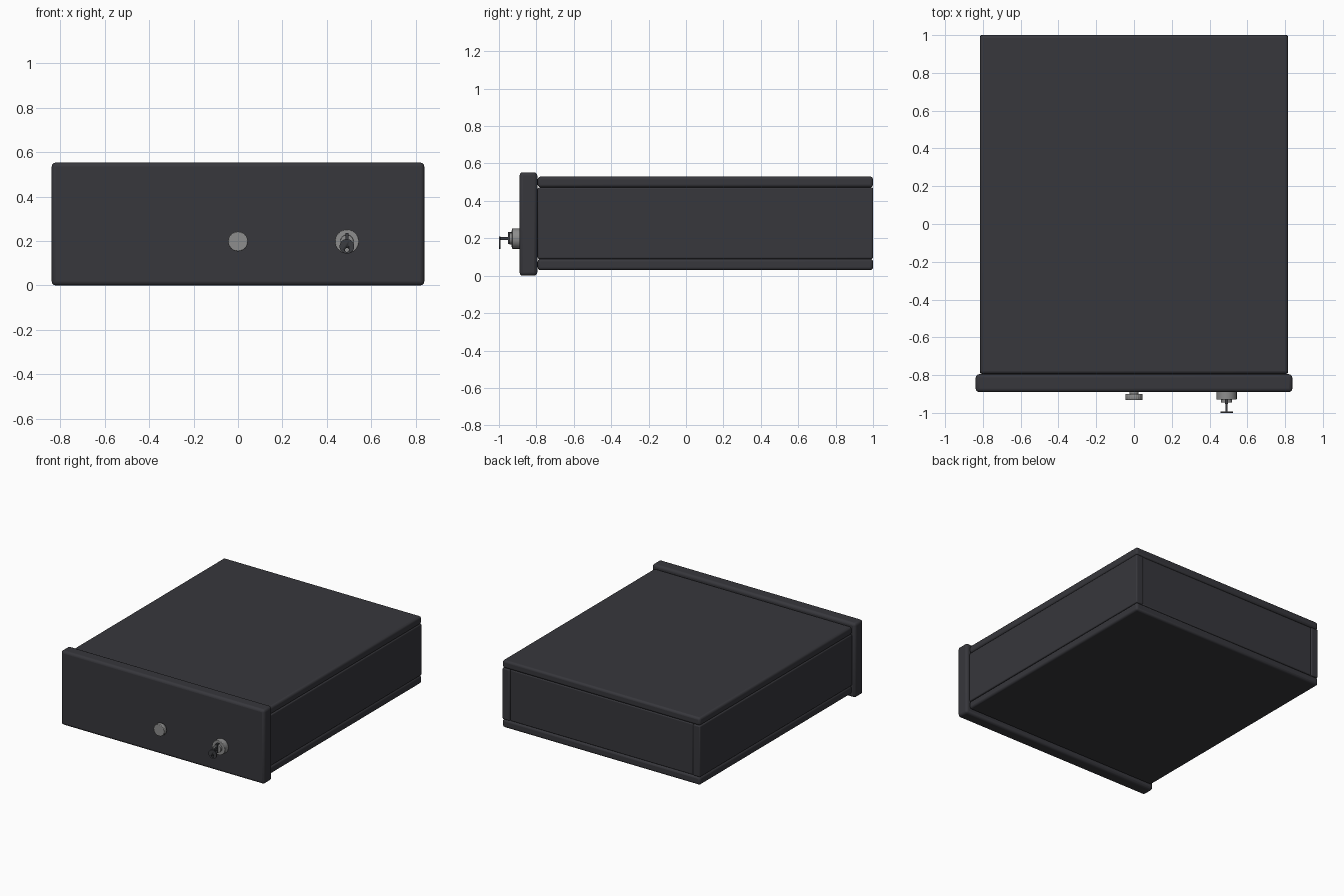
import bpy, bmesh, math
from mathutils import Matrix, Vector

old = bpy.data.objects.get("Cube")
if old:
    bpy.data.objects.remove(old, do_unlink=True)


def material(name, color):
    m = bpy.data.materials.new(name)
    m.use_nodes = True
    m.diffuse_color = (*color, 1)
    m.node_tree.nodes["Principled BSDF"].inputs["Base Color"].default_value = (*color, 1)
    return m


charcoal = material("charcoal", (0.038, 0.038, 0.045))
steel = material("steel", (0.27, 0.27, 0.27))
key_metal = material("dark_key_metal", (0.045, 0.047, 0.053))


def finish(name, bm, mat, bevel=0, segments=3):
    bmesh.ops.recalc_face_normals(bm, faces=bm.faces)
    mesh = bpy.data.meshes.new(name)
    bm.to_mesh(mesh)
    bm.free()
    mesh.materials.append(mat)
    ob = bpy.data.objects.new(name, mesh)
    bpy.context.collection.objects.link(ob)
    if bevel:
        mod = ob.modifiers.new("rounded edges", 'BEVEL')
        mod.width, mod.segments, mod.limit_method = bevel, segments, 'ANGLE'
    bpy.ops.object.select_all(action='DESELECT')
    ob.select_set(True)
    bpy.context.view_layer.objects.active = ob
    bpy.ops.object.shade_smooth_by_angle(angle=math.radians(35))
    return ob


def box(name, lo, hi, mat, bevel=0):
    """Box between two opposite corners."""
    lo, hi = Vector(lo), Vector(hi)
    bm = bmesh.new()
    bmesh.ops.create_cube(bm, size=1)
    bmesh.ops.scale(bm, vec=hi - lo, verts=bm.verts)
    bmesh.ops.translate(bm, vec=(lo + hi) / 2, verts=bm.verts)
    return finish(name, bm, mat, bevel)


def disc(name, x, z, y_front, y_back, radius, mat, bevel=0, sides=40, flute=0):
    """Cylinder along y; flute pulls in every other rim vertex."""
    bm = bmesh.new()
    bmesh.ops.create_cone(bm, cap_ends=True, segments=sides, radius1=radius,
                          radius2=radius, depth=y_back - y_front)
    for v in bm.verts:
        turn = round(math.atan2(v.co.y, v.co.x) / (math.tau / sides))
        if turn % 2:
            v.co.xy *= 1 - flute
    bmesh.ops.rotate(bm, matrix=Matrix.Rotation(math.pi / 2, 3, 'X'), verts=bm.verts)
    bmesh.ops.translate(bm, vec=(x, (y_front + y_back) / 2, z), verts=bm.verts)
    return finish(name, bm, mat, bevel, 2)


# Drawer carcass
W, FRONT, BACK = 0.815, -0.793, 1.0
box("bottom_board", (-W, FRONT, 0.03), (W, BACK, 0.09), charcoal, 0.015)
box("top_board", (-W, FRONT, 0.472), (W, BACK, 0.53), charcoal, 0.015)
for side, s in (("right", -1), ("left", 1)):
    xs = sorted((s * W, s * (W - 0.06)))
    box(side + "_side", (xs[0], FRONT, 0.09), (xs[1], BACK, 0.472), charcoal, 0.008)
box("back_panel", (0.06 - W, 0.94, 0.09), (W - 0.06, 0.995, 0.472), charcoal, 0.008)

# Overhanging front
box("front_panel", (-0.838, -0.89, 0), (0.838, -0.795, 0.553), charcoal, 0.018)

# Fluted pull knob on a short stem
Z = 0.198
disc("knob_stem", 0, Z, -0.903, -0.885, 0.025, steel)
disc("knob", 0, Z, -0.932, -0.9, 0.046, steel, 0.003, sides=48, flute=0.06)

# Lock and key
LX = 0.49
disc("lock_body", LX, Z, -0.93, -0.885, 0.054, steel, 0.003)
disc("lock_cylinder", LX, Z, -0.945, -0.925, 0.03, steel, 0.002)
box("key_blade", (LX - 0.007, -0.952, 0.17), (LX + 0.007, -0.93, 0.235), key_metal)
box("key_shaft", (LX - 0.006, -0.995, 0.19), (LX + 0.006, -0.94, 0.208), key_metal)

# Key bow: disc with a round hanging hole
bow = disc("key_bow", LX, 0.176, -1.0, -0.992, 0.033, key_metal)
cutter = disc("bow_hole_cutter", LX, 0.16, -1.05, -0.94, 0.009, key_metal, sides=20)
cutter.hide_render = True
cutter.hide_set(True)
hole = bow.modifiers.new("hole", 'BOOLEAN')
hole.operation, hole.object = 'DIFFERENCE', cutter
